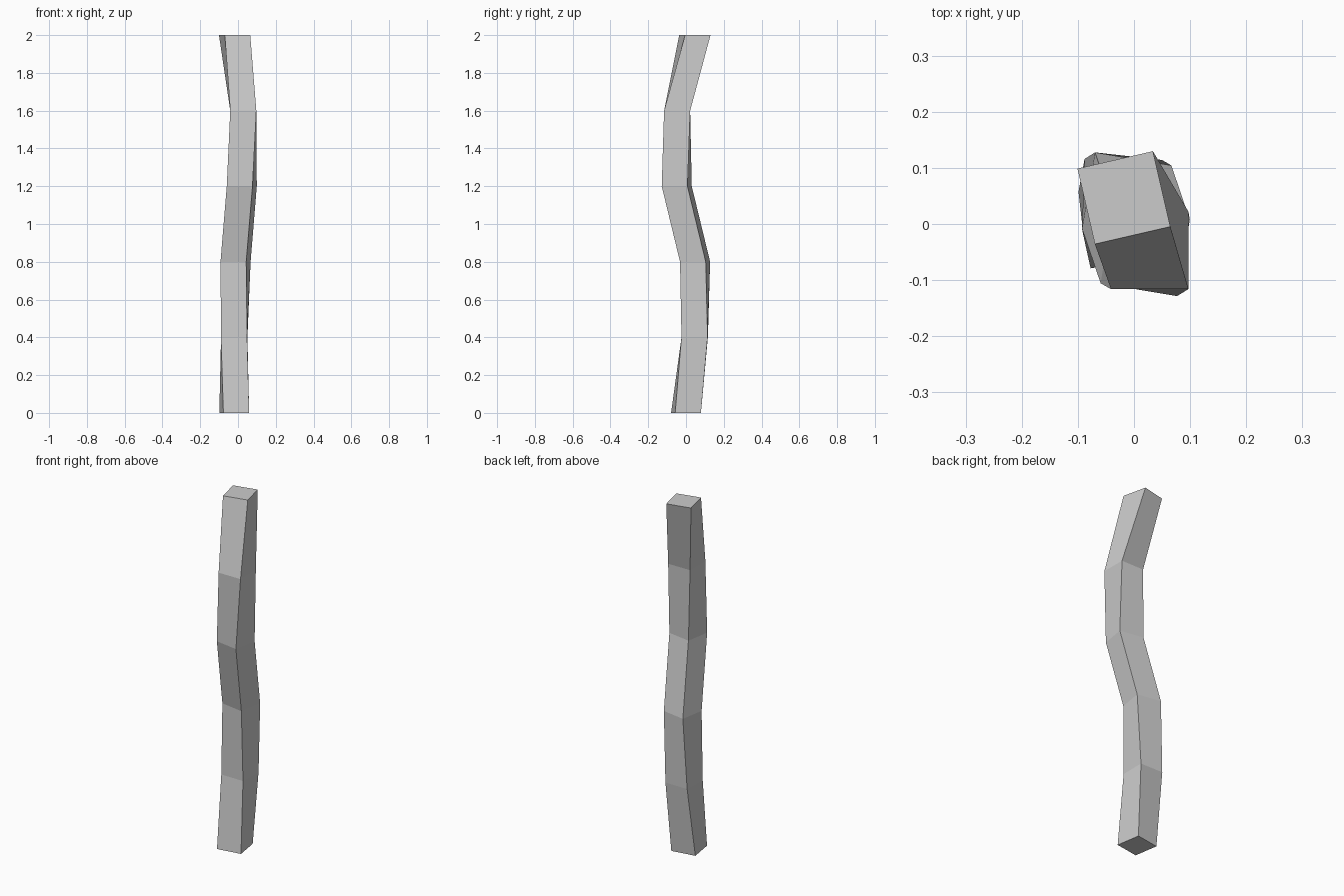
import bpy, bmesh
from math import cos, sin, radians, pi, sqrt

if "Cube" in bpy.data.objects:
    bpy.data.objects.remove(bpy.data.objects["Cube"])

HALF = 0.069   # half the side of the square section
STEP = 0.4     # height between sections

# centre x, centre y and twist in degrees of each section, bottom to top
sections = [(-0.02, 0.0, 9), (-0.02, 0.046, -0.7), (-0.013, 0.048, -9.7),
            (0.02, -0.049, -9.5), (0.028, -0.047, 0), (-0.018, 0.047, 13)]

bm = bmesh.new()


def ring(cx, cy, z, twist):
    r = HALF * sqrt(2)
    angles = [radians(twist) + pi / 4 + k * pi / 2 for k in range(4)]
    return [bm.verts.new((cx + r * cos(a), cy + r * sin(a), z)) for a in angles]


# crooked square post lofted through the sections
rings = [ring(x, y, i * STEP, t) for i, (x, y, t) in enumerate(sections)]
for low, high in zip(rings, rings[1:]):
    for k in range(4):
        n = (k + 1) % 4
        bm.faces.new((low[k], low[n], high[n], high[k]))

# end caps
bm.faces.new(rings[0][::-1])
bm.faces.new(rings[-1])
bmesh.ops.recalc_face_normals(bm, faces=bm.faces[:])

mesh = bpy.data.meshes.new("crooked_post")
bm.to_mesh(mesh)
bm.free()
post = bpy.data.objects.new("crooked_post", mesh)
bpy.context.collection.objects.link(post)
